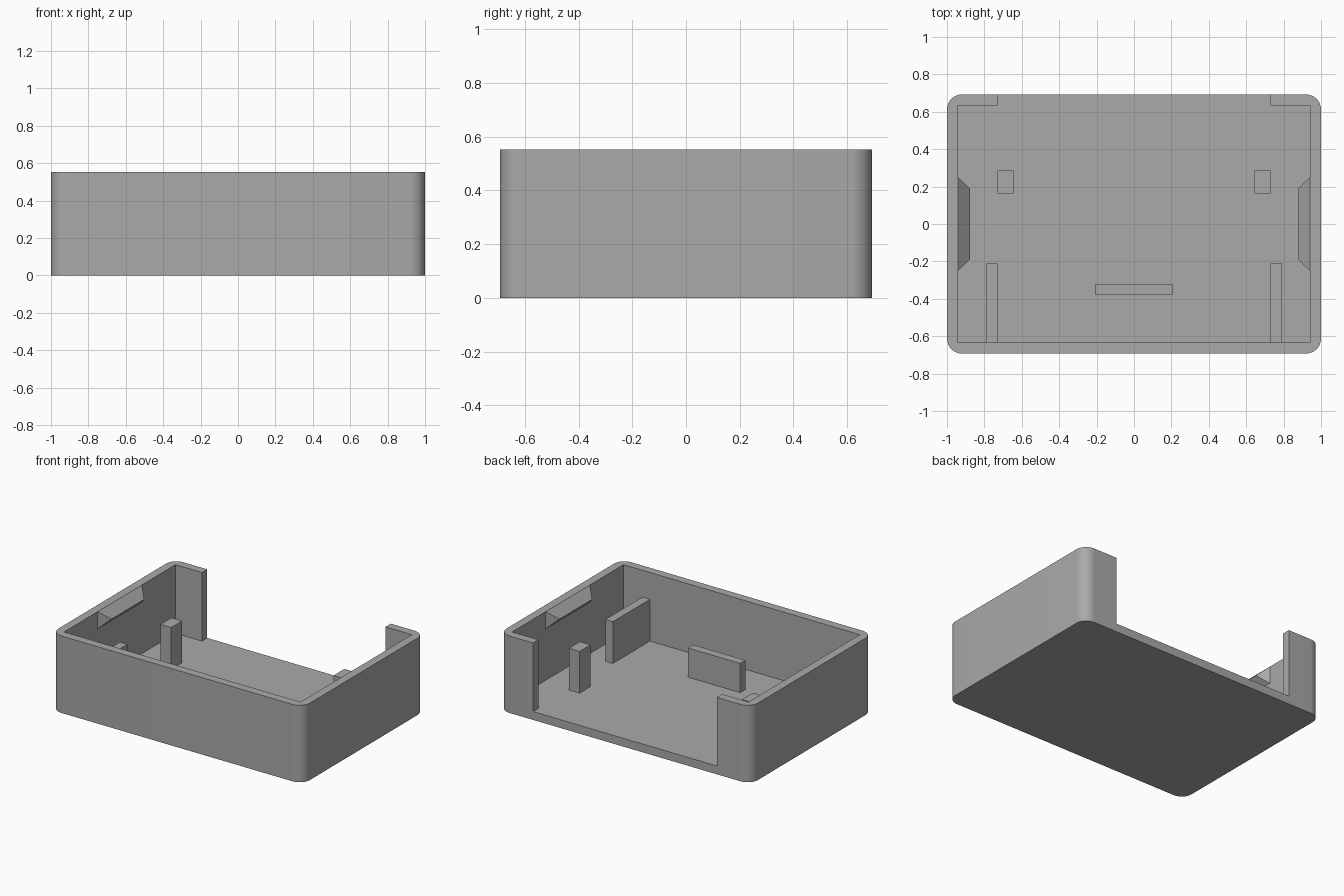
import bpy, bmesh, math

if "Cube" in bpy.data.objects:
    bpy.data.objects.remove(bpy.data.objects["Cube"])

W, D, H = 1.0, 0.693, 0.553      # half width, half depth, height
T, R = 0.06, 0.082               # wall / floor thickness, corner radius
GAP = 0.73                       # half width of the rear opening

grey = bpy.data.materials.new("plain grey")
grey.diffuse_color = (0.4, 0.4, 0.4, 1)
grey.use_nodes = True
grey.node_tree.nodes["Principled BSDF"].inputs["Base Color"].default_value = grey.diffuse_color


def finish(name, bm):
    bmesh.ops.recalc_face_normals(bm, faces=bm.faces)
    mesh = bpy.data.meshes.new(name)
    bm.to_mesh(mesh)
    bm.free()
    mesh.materials.append(grey)
    ob = bpy.data.objects.new(name, mesh)
    bpy.context.collection.objects.link(ob)
    return ob


def prism(name, outline, z0, z1):
    bm = bmesh.new()
    face = bm.faces.new([bm.verts.new((x, y, z0)) for x, y in outline])
    top = bmesh.ops.extrude_face_region(bm, geom=[face])["geom"]
    verts = [v for v in top if isinstance(v, bmesh.types.BMVert)]
    bmesh.ops.translate(bm, verts=verts, vec=(0, 0, z1 - z0))
    return finish(name, bm)


def block(name, x0, x1, y0, y1, z0, z1):
    return prism(name, [(x0, y0), (x1, y0), (x1, y1), (x0, y1)], z0, z1)


# tray body with rounded vertical corners
outline = []
for i, (sx, sy) in enumerate([(1, 1), (-1, 1), (-1, -1), (1, -1)]):
    for k in range(13):
        a = math.radians(90 * i + 7.5 * k)
        outline.append((sx * (W - R) + R * math.cos(a), sy * (D - R) + R * math.sin(a)))
tray = prism("tray", outline, 0, H)

# cavity and rear opening
cavity = block("cavity_cutter", T - W, W - T, T - D, D - T, T, 1)
opening = block("opening_cutter", -GAP, GAP, 0.3, 1, T, 1)
for cutter in (cavity, opening):
    mod = tray.modifiers.new(cutter.name, 'BOOLEAN')
    mod.operation = 'DIFFERENCE'
    mod.solver = 'EXACT'
    mod.object = cutter
bpy.context.view_layer.objects.active = tray
tray.select_set(True)
for mod in list(tray.modifiers):
    bpy.ops.object.modifier_apply(modifier=mod.name)
for cutter in (cavity, opening):
    bpy.data.objects.remove(cutter)
bpy.ops.object.shade_smooth_by_angle(angle=math.radians(30))

# front stop tab
block("stop_tab", -0.207, 0.207, -0.38, -0.32, T, 0.27)

for side, s in (("left", -1), ("right", 1)):
    # support post and rib joined to the front wall
    block(side + "_post", s * 0.645, s * 0.73, 0.163, 0.287, T, 0.36)
    block(side + "_rib", s * 0.73, s * 0.79, T - D, -0.212, T, 0.36)

    # hipped snap wedge under the side rim
    bm = bmesh.new()
    wall, tip = s * (W - T), s * 0.876
    a, b, c, d, e, f = [bm.verts.new(p) for p in (
        (wall, -0.25, H), (wall, 0.25, H), (wall, 0.25, H - 0.124), (wall, -0.25, H - 0.124),
        (tip, -0.187, H - 0.062), (tip, 0.187, H - 0.062))]
    for loop in ((a, b, f, e), (e, f, c, d), (a, e, d), (b, c, f), (a, d, c, b)):
        bm.faces.new(loop)
    finish(side + "_snap_wedge", bm)
